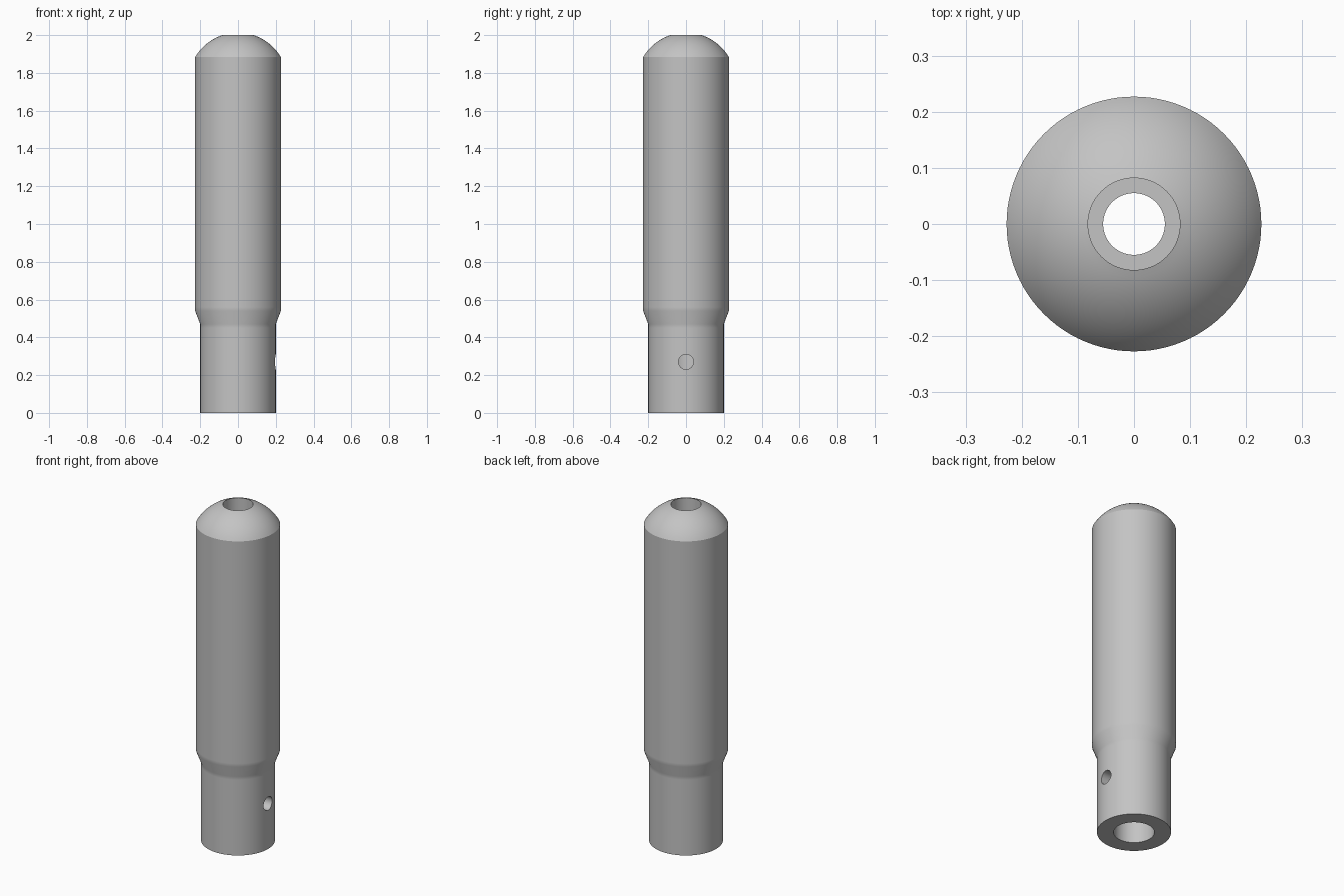
import bpy
import bmesh
import math

default_cube = bpy.data.objects.get("Cube")
if default_cube:
    bpy.data.objects.remove(default_cube, do_unlink=True)

SIDES = 96
OUTER, NECK = 0.227, 0.2
BORE, THROUGH, RECESS = 0.11, 0.055, 0.082
DOME_CENTRE, DOME_RADIUS = 1.749, 0.264

# Plain grey metal
grey = bpy.data.materials.new("grey")
grey.use_nodes = True
colour = (0.55, 0.55, 0.55, 1)
grey.diffuse_color = colour
grey.node_tree.nodes["Principled BSDF"].inputs["Base Color"].default_value = colour


def lathe(name, profile):
    """Turn a closed (radius, height) profile around the z axis."""
    bm = bmesh.new()
    rings = []
    for i in range(SIDES):
        a = math.tau * i / SIDES
        rings.append([bm.verts.new((r * math.cos(a), r * math.sin(a), z)) for r, z in profile])
    for i, ring in enumerate(rings):
        following = rings[(i + 1) % SIDES]
        for j in range(len(profile)):
            k = (j + 1) % len(profile)
            bm.faces.new((ring[j], following[j], following[k], ring[k]))
    bmesh.ops.recalc_face_normals(bm, faces=bm.faces)
    mesh = bpy.data.meshes.new(name)
    bm.to_mesh(mesh)
    bm.free()
    mesh.materials.append(grey)
    obj = bpy.data.objects.new(name, mesh)
    bpy.context.collection.objects.link(obj)
    return obj


# Spherical cap from the side wall up to the rim of the top opening
start, end = math.asin(OUTER / DOME_RADIUS), math.asin(RECESS / DOME_RADIUS)
dome = []
for i in range(15):
    a = start + (end - start) * i / 14
    dome.append((DOME_RADIUS * math.sin(a), DOME_CENTRE + DOME_RADIUS * math.cos(a)))
dome[-1] = (RECESS, 2)

# Neck, taper, grip and cap outside; recess, through hole and bore inside
outside = [(NECK, 0), (NECK, 0.2), (NECK, 0.34), (NECK, 0.45), (NECK, 0.47),
           (OUTER, 0.54), (OUTER, 0.56)]
inside = [(RECESS, 1.75), (THROUGH, 1.75), (THROUGH, 1), (BORE, 1),
          (BORE, 0.34), (BORE, 0.2), (BORE, 0)]
handle = lathe("handle", outside + dome + inside)

# Set screw hole through the left wall of the neck
bpy.ops.mesh.primitive_cylinder_add(vertices=32, radius=0.04, depth=0.24,
                                    location=(0.19, 0, 0.27), rotation=(0, math.pi / 2, 0))
cutter = bpy.context.object
cutter.name = "screw_hole_cutter"
cutter.hide_render = True
cutter.data.materials.append(grey)

bpy.ops.object.select_all(action="DESELECT")
handle.select_set(True)
bpy.context.view_layer.objects.active = handle
cut = handle.modifiers.new("screw_hole", "BOOLEAN")
cut.operation = "DIFFERENCE"
cut.solver = "EXACT"
cut.object = cutter
bpy.ops.object.modifier_apply(modifier=cut.name)
bpy.data.objects.remove(cutter, do_unlink=True)

bpy.ops.object.shade_smooth_by_angle(angle=math.radians(30))
